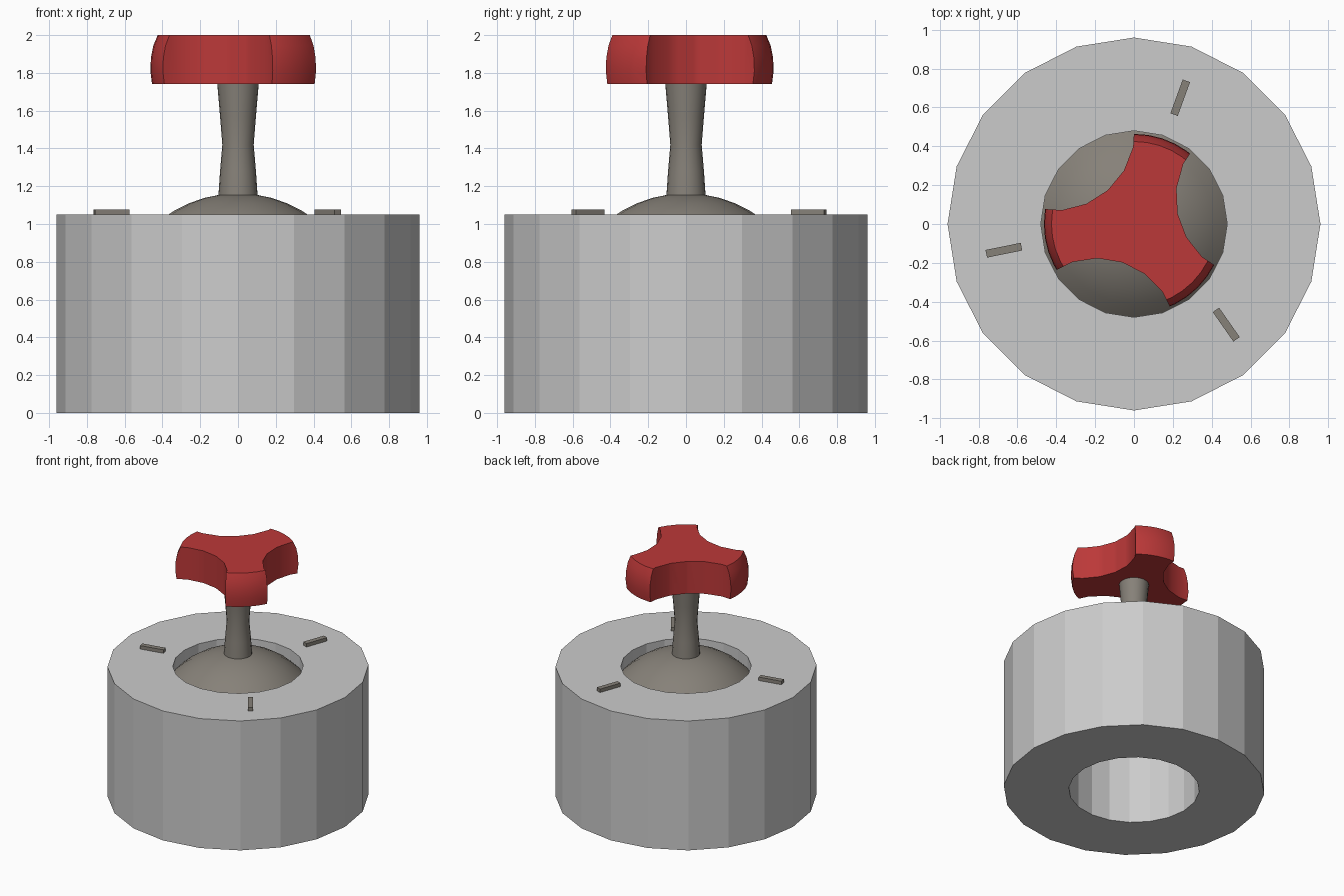
import bpy, bmesh, math
from mathutils import Matrix

if "Cube" in bpy.data.objects:
    bpy.data.objects.remove(bpy.data.objects["Cube"])


def material(name, color):
    m = bpy.data.materials.new(name)
    m.diffuse_color = (*color, 1)
    m.use_nodes = True
    m.node_tree.nodes["Principled BSDF"].inputs["Base Color"].default_value = m.diffuse_color
    return m


def add_object(name, bm, mat=None, smooth=None):
    bmesh.ops.remove_doubles(bm, verts=bm.verts, dist=1e-5)
    me = bpy.data.meshes.new(name)
    bm.to_mesh(me)
    bm.free()
    ob = bpy.data.objects.new(name, me)
    bpy.context.collection.objects.link(ob)
    if mat:
        me.materials.append(mat)
    if smooth:
        shade(ob, smooth)
    return ob


def shade(ob, angle):
    bpy.ops.object.select_all(action='DESELECT')
    ob.select_set(True)
    bpy.context.view_layer.objects.active = ob
    bpy.ops.object.shade_smooth_by_angle(angle=math.radians(angle))


def lathe(profile, sides, closed=False):
    """Revolve (radius, z) points, listed bottom to top on the outside."""
    bm = bmesh.new()
    rings = [[bm.verts.new((r * math.cos(2 * math.pi * i / sides),
                            r * math.sin(2 * math.pi * i / sides), z))
              for i in range(sides)] if r else [bm.verts.new((0, 0, z))]
             for r, z in profile]
    pairs = list(zip(rings, rings[1:] + rings[:1]))
    for a, b in pairs if closed else pairs[:-1]:
        for i in range(sides):
            j = (i + 1) % sides
            if len(a) == 1:
                bm.faces.new((a[0], b[j], b[i]))
            elif len(b) == 1:
                bm.faces.new((a[i], a[j], b[0]))
            else:
                bm.faces.new((a[i], a[j], b[j], b[i]))
    return bm


metal = material("dark_metal", (0.24, 0.22, 0.19))
red = material("red", (0.5, 0.04, 0.04))

# Faceted hollow base
add_object("base", lathe([(0.48, 0), (0.96, 0), (0.96, 1.05), (0.48, 1.05)], 20, closed=True))

# Shallow dome filling the top of the bore
R, cz = 0.665, 0.4975
rim = math.asin(0.48 / R)
dome = [(R * math.sin(rim * (1 - k / 6)), cz + R * math.cos(rim * (1 - k / 6))) for k in range(6)]
add_object("dome", lathe(dome + [(0, cz + R)], 20), metal, 40)

# Waisted shaft
shaft = [(0, 1.13), (0.105, 1.13), (0.095, 1.28), (0.083, 1.42), (0.095, 1.57), (0.11, 1.745), (0, 1.745)]
add_object("shaft", lathe(shaft, 20), metal, 40)

# Raised markers: centre x, centre y, direction
for k, (x, y, a) in enumerate([(0.238, 0.65, 70), (-0.67, -0.135, 191.5), (0.475, -0.518, -55)]):
    bm = bmesh.new()
    bmesh.ops.create_cube(bm, size=1, matrix=Matrix.Translation((x, y, 1.058))
                          @ Matrix.Rotation(math.radians(a), 4, 'Z')
                          @ Matrix.Diagonal((0.185, 0.04, 0.04, 1)))
    add_object(f"marker_{k + 1}", bm, metal)

# Three-lobed knob: barrel disc with three round scoops cut out
knob = add_object("knob", lathe([(0, 1.74), (0.455, 1.74), (0.464, 1.81), (0.461, 1.88),
                                 (0.448, 1.945), (0.425, 2.0), (0, 2.0)], 40), red)
bm = bmesh.new()
for k in range(3):
    a = math.radians(11.5 + 120 * k)
    bmesh.ops.create_cone(bm, cap_ends=True, segments=20, radius1=0.416, radius2=0.416, depth=1,
                          matrix=Matrix.Translation((0.635 * math.cos(a) + 0.01, 0.635 * math.sin(a) + 0.01, 1.9))
                          @ Matrix.Rotation(a, 4, 'Z'))
cutter = add_object("knob_cutter", bm)
cutter.hide_render = True
mod = knob.modifiers.new("scoops", 'BOOLEAN')
mod.operation, mod.solver, mod.object = 'DIFFERENCE', 'EXACT', cutter
bpy.context.view_layer.objects.active = knob
bpy.ops.object.modifier_apply(modifier=mod.name)
bpy.data.objects.remove(cutter)
shade(knob, 30)
